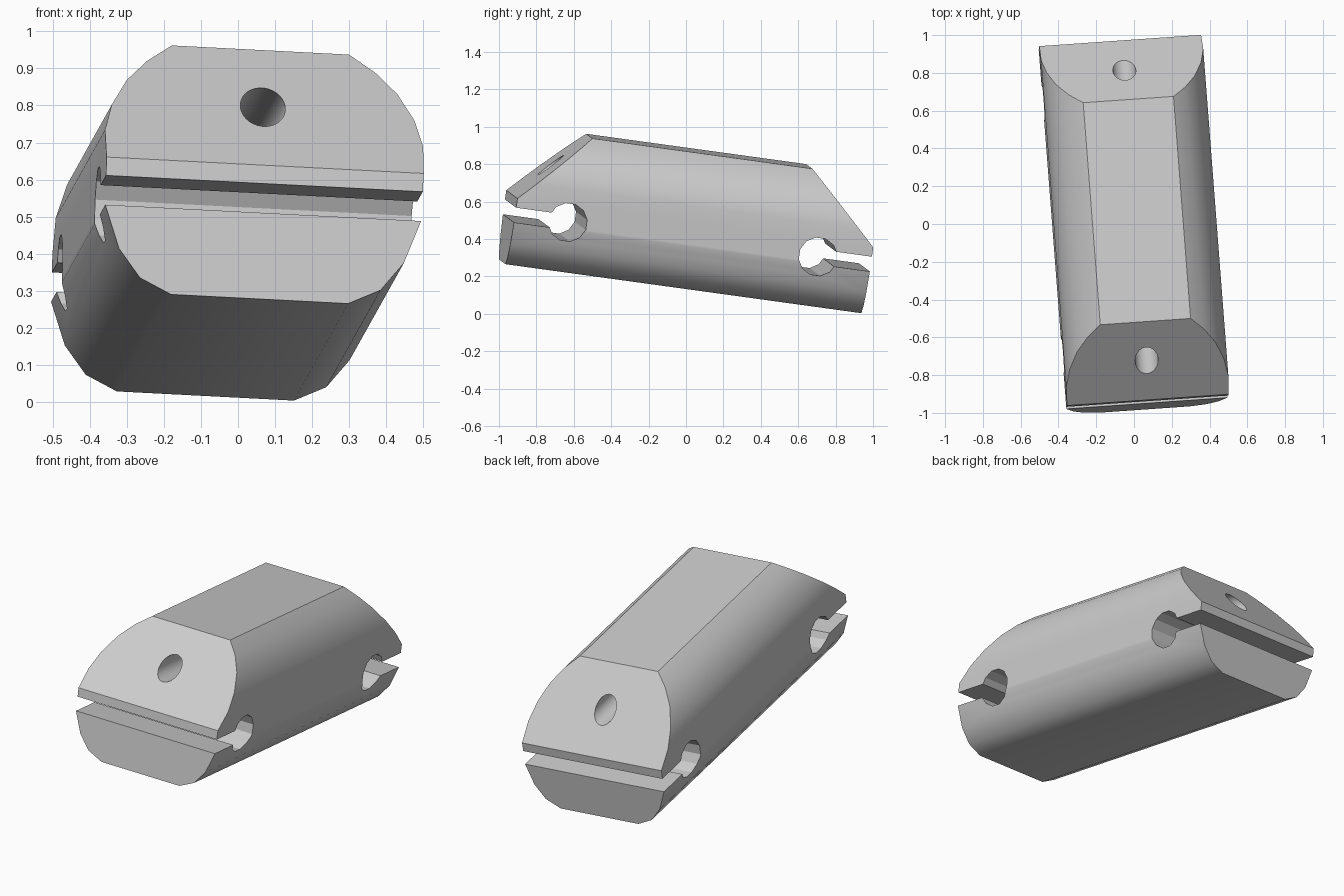
import bpy, bmesh, math
from mathutils import Matrix, Vector

cube = bpy.data.objects.get("Cube")
if cube:
    bpy.data.objects.remove(cube, do_unlink=True)

# Single grey material
grey = bpy.data.materials.new("plain_grey")
grey.use_nodes = True
colour = (0.6, 0.6, 0.6, 1)
grey.diffuse_color = colour
grey.node_tree.nodes["Principled BSDF"].inputs["Base Color"].default_value = colour


def prism(name, outline, place, half):
    """Extrude a 2D outline from -half to +half; place(a, b, t) gives the 3D point."""
    bm = bmesh.new()
    rings = [[bm.verts.new(place(a, b, t)) for a, b in outline] for t in (-half, half)]
    bm.faces.new(rings[0])
    bm.faces.new(rings[1])
    n = len(outline)
    for i in range(n):
        j = (i + 1) % n
        bm.faces.new((rings[0][i], rings[0][j], rings[1][j], rings[1][i]))
    bmesh.ops.recalc_face_normals(bm, faces=bm.faces)
    mesh = bpy.data.meshes.new(name)
    bm.to_mesh(mesh)
    bm.free()
    mesh.materials.append(grey)
    obj = bpy.data.objects.new(name, mesh)
    bpy.context.collection.objects.link(obj)
    return obj


def circle(a, b, r, n):
    step = 2 * math.pi / n
    return [(a + r * math.cos((i + 0.5) * step), b + r * math.sin((i + 0.5) * step))
            for i in range(n)]


def along(a, b, t):
    return (a, t, b)


def across(a, b, t):
    return (t, a, b)


def mirrored(points):
    return points + [(-a, b) for a, b in reversed(points)]


# Rounded body section, run lengthwise
section = [(0.24, -0.335), (0.326, -0.294), (0.386, -0.217), (0.428, -0.1),
           (0.431, 0.116), (0.41, 0.197), (0.367, 0.277), (0.309, 0.342), (0.24, 0.395)]
body = prism("body", mirrored(section), along, 1.1)

# Side outline with sloped ends, and the cutters
side = [(0.963, -0.5), (0.963, 0.03), (0.595, 0.395), (0.5, 0.5)]
steps = [("INTERSECT", prism("end_trim", mirrored(side), across, 0.6)),
         ("DIFFERENCE", prism("bore_cutter", circle(0, 0.214, 0.061, 32), along, 1.3))]
for s in (-1, 1):
    slot = [(s * v, w) for v, w in ((0.7, -0.1), (1.2, -0.1), (1.2, -0.02), (0.7, -0.02))]
    steps.append(("DIFFERENCE", prism("hole_cutter", circle(s * 0.677, -0.06, 0.104, 12), across, 0.7)))
    steps.append(("DIFFERENCE", prism("slot_cutter", slot, across, 0.8)))

bpy.ops.object.select_all(action="DESELECT")
bpy.context.view_layer.objects.active = body
body.select_set(True)
for operation, cutter in steps:
    cutter.hide_render = True
    mod = body.modifiers.new("cut", "BOOLEAN")
    mod.operation = operation
    mod.solver = "EXACT"
    mod.object = cutter
    bpy.ops.object.modifier_apply(modifier=mod.name)
    bpy.data.objects.remove(cutter, do_unlink=True)

bpy.ops.object.shade_smooth_by_angle(angle=math.radians(28))

# Tilted resting pose
length = Vector((-0.076, 0.988, -0.136)).normalized()
width = Vector((0.996, 0.073, -0.052))
width = (width - length * width.dot(length)).normalized()
up = width.cross(length)
pose = Matrix((width, length, up)).transposed().to_4x4()
body.matrix_world = Matrix.Translation((-0.001, 0.016, 0.478)) @ pose
